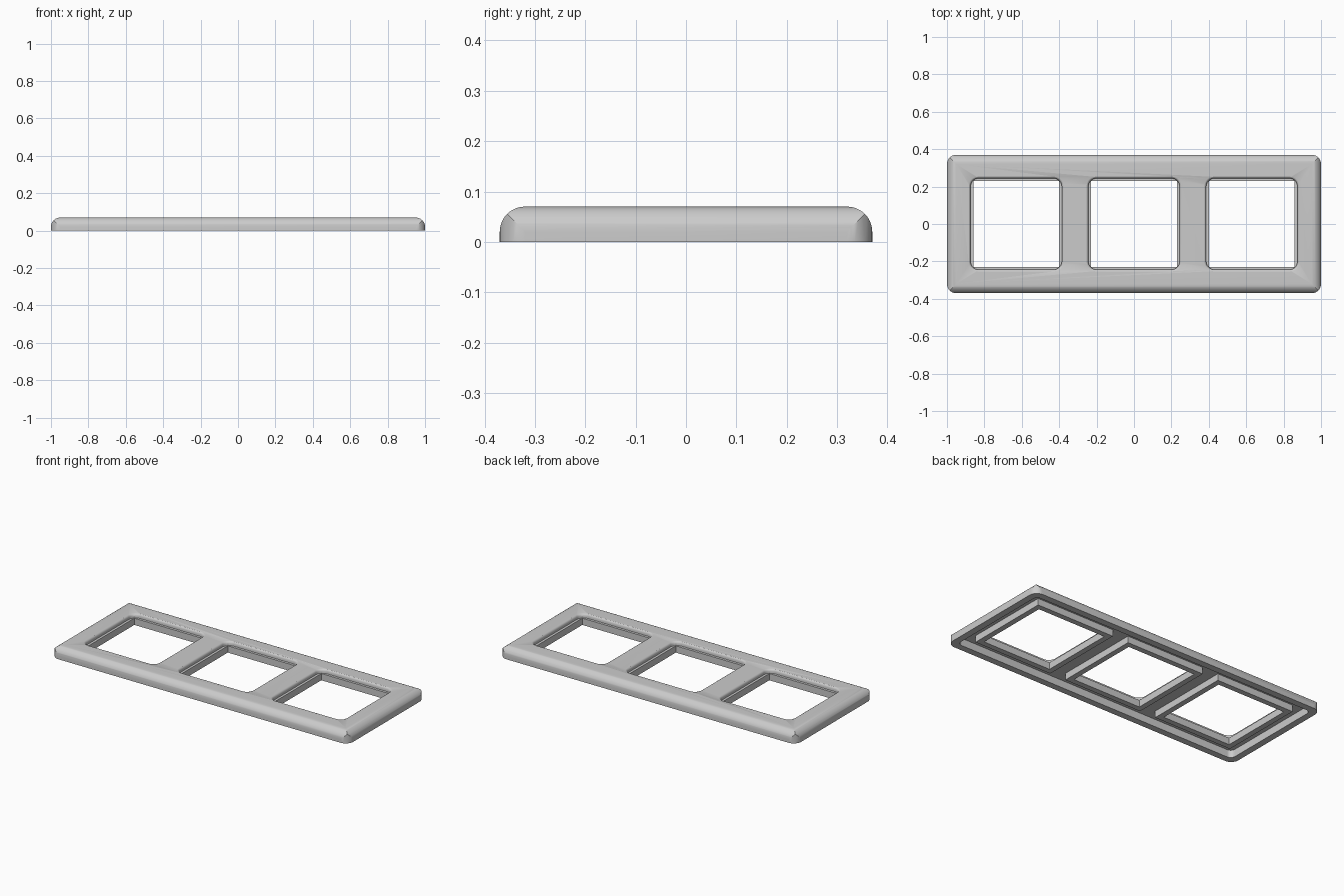
import bpy, bmesh, math

old = bpy.data.objects.get("Cube")
if old:
    bpy.data.objects.remove(old, do_unlink=True)

HX, HY, H = 1.0, 0.37, 0.07      # half length, half depth, height
R = 0.05                         # edge and corner radius
CEIL = 0.045                     # underside of the face plate
PITCH = 0.63                     # spacing of the openings

grey = bpy.data.materials.new("light grey plastic")
grey.use_nodes = True
grey.diffuse_color = (0.6, 0.6, 0.6, 1)
grey.node_tree.nodes["Principled BSDF"].inputs["Base Color"].default_value = (0.6, 0.6, 0.6, 1)


def rounded(hx, hy, r, steps=10):
    """Outline of a rectangle with rounded corners."""
    pts = []
    for i, (sx, sy) in enumerate([(1, 1), (-1, 1), (-1, -1), (1, -1)]):
        for k in range(steps + 1):
            a = math.pi / 2 * (i + k / steps)
            pts.append((sx * (hx - r) + r * math.cos(a), sy * (hy - r) + r * math.sin(a)))
    return pts


def loft(name, rings):
    """Closed solid through equally sized rings of points."""
    bm = bmesh.new()
    loops = [[bm.verts.new(p) for p in ring] for ring in rings]
    n = len(loops[0])
    for a, b in zip(loops, loops[1:]):
        for i in range(n):
            j = (i + 1) % n
            bm.faces.new((a[i], a[j], b[j], b[i]))
    bm.faces.new(loops[0][::-1])
    bm.faces.new(loops[-1])
    bmesh.ops.recalc_face_normals(bm, faces=bm.faces)
    me = bpy.data.meshes.new(name)
    bm.to_mesh(me)
    bm.free()
    me.materials.append(grey)
    ob = bpy.data.objects.new(name, me)
    bpy.context.collection.objects.link(ob)
    return ob


def prism(name, outline, z0, z1):
    return loft(name, [[(x, y, z) for x, y in outline] for z in (z0, z1)])


def rect(hx, hy):
    return [(hx, hy), (-hx, hy), (-hx, -hy), (hx, -hy)]


def combine(ob, tool, operation):
    """Apply a boolean and discard the tool."""
    mod = ob.modifiers.new("cut", 'BOOLEAN')
    mod.operation, mod.object, mod.solver = operation, tool, 'EXACT'
    bpy.context.view_layer.objects.active = ob
    bpy.ops.object.modifier_apply(modifier=mod.name)
    bpy.data.objects.remove(tool, do_unlink=True)


def smooth(ob):
    bpy.ops.object.select_all(action='DESELECT')
    ob.select_set(True)
    bpy.context.view_layer.objects.active = ob
    bpy.ops.object.shade_smooth_by_angle(angle=math.radians(25))


# Outer body: mitred quarter-round edges, trimmed by a rounded plan outline
insets = [(0, 0)]
for k in range(13):
    a = math.pi / 2 * k / 12
    insets.append((R * (1 - math.cos(a)), H - R + R * math.sin(a)))
frame = loft("frame", [[(x, y, z) for x, y in rect(HX - d, HY - d)] for d, z in insets])
combine(frame, prism("plan_trim", rounded(HX, HY, R), -0.1, 0.2), 'INTERSECT')

# Hollow underside
combine(frame, prism("hollow", rounded(HX - 0.04, HY - 0.04, 0.03), -0.1, CEIL), 'DIFFERENCE')

# Rounded openings with a softened rim, and square collars beneath them
rim = [(0.244, 0.03), (0.244, 0.058), (0.246, 0.064), (0.249, 0.068), (0.253, 0.0702), (0.253, 0.1)]
for i, label in enumerate(("right", "middle", "left")):
    cx = (i - 1) * PITCH
    hole = loft("hole", [[(x + cx, y, z) for x, y in rounded(h, h, 0.045)] for h, z in rim])
    combine(frame, hole, 'DIFFERENCE')
    collar = prism(label + "_collar", rect(0.262, 0.262), 0.005, CEIL + 0.001)
    combine(collar, prism("collar_hole", rect(0.229, 0.229), -0.1, 0.2), 'DIFFERENCE')
    collar.location.x = cx
smooth(frame)
